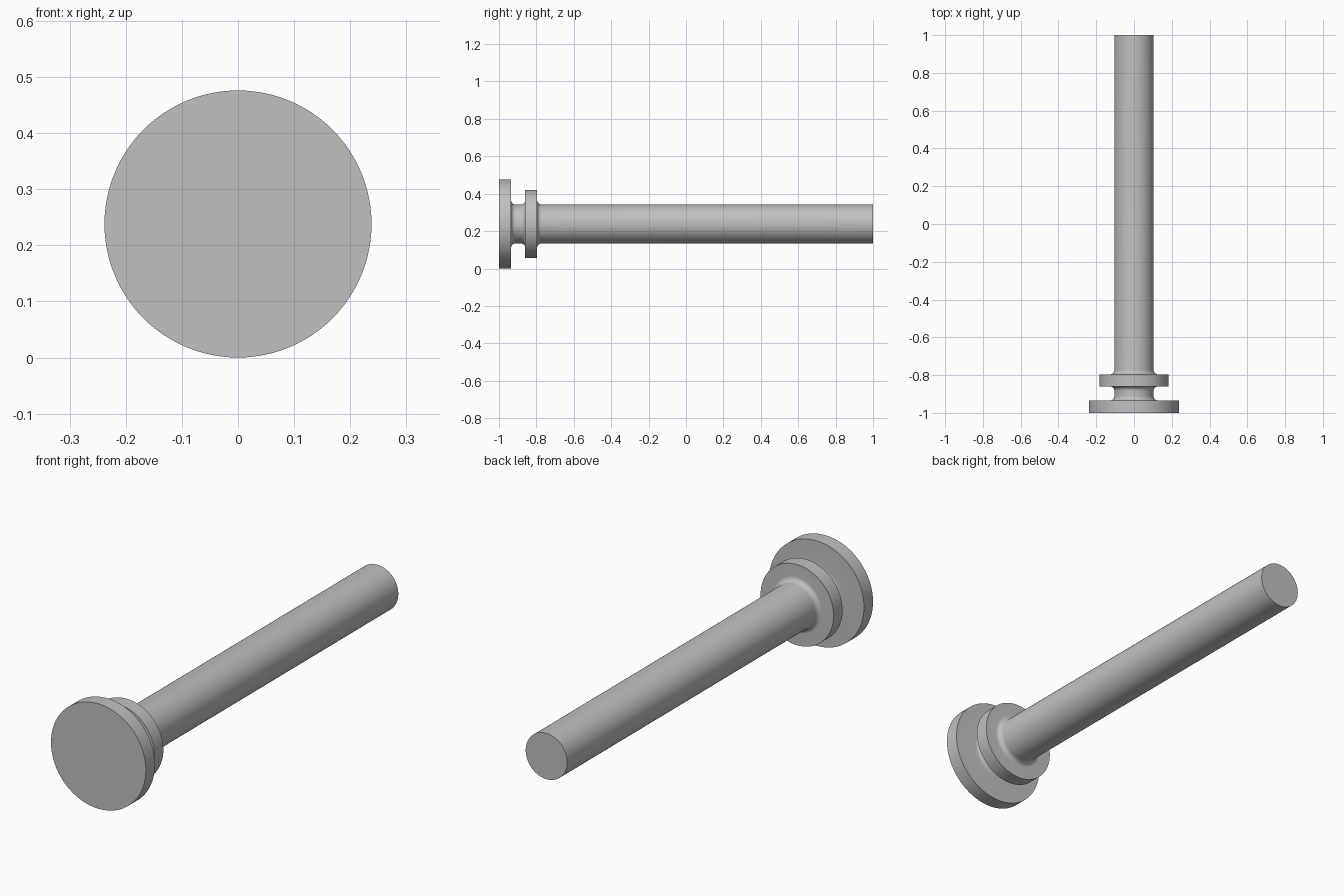
import bpy
import bmesh
from math import radians, pi, sin, cos
from mathutils import Vector

cube = bpy.data.objects.get("Cube")
if cube:
    bpy.data.objects.remove(cube, do_unlink=True)

HEAD_R, COLLAR_R, SHAFT_R, FILLET = 0.238, 0.183, 0.104, 0.023
HEAD_BACK, COLLAR_FRONT, COLLAR_BACK = -0.935, -0.86, -0.796
SEGMENTS, STEPS = 96, 8

steel = bpy.data.materials.new("plain grey steel")
steel.use_nodes = True
grey = (0.53, 0.53, 0.53, 1)
steel.diffuse_color = grey
steel.node_tree.nodes["Principled BSDF"].inputs["Base Color"].default_value = grey


def fillet(y, direction):
    """Concave quarter round from a wall at y down to the shaft."""
    angles = [i / STEPS * pi / 2 for i in range(STEPS + 1)]
    return [(SHAFT_R + FILLET * (1 - sin(a)),
             y + direction * FILLET * (1 - cos(a))) for a in angles]


# Half outline of the pin as (radius, y), from front centre to back centre
profile = [(0, -1), (HEAD_R, -1), (HEAD_R, HEAD_BACK)]
profile += fillet(HEAD_BACK, 1)
profile += fillet(COLLAR_FRONT, -1)[::-1]
profile += [(COLLAR_R, COLLAR_FRONT), (COLLAR_R, COLLAR_BACK)]
profile += fillet(COLLAR_BACK, 1)
profile += [(SHAFT_R, 1), (0, 1)]

# Revolve the outline around the long axis
bm = bmesh.new()
verts = [bm.verts.new((r, y, 0)) for r, y in profile]
edges = [bm.edges.new(pair) for pair in zip(verts, verts[1:])]
bmesh.ops.spin(bm, geom=verts + edges, cent=Vector(), axis=(0, 1, 0),
               angle=2 * pi, steps=SEGMENTS)
bmesh.ops.remove_doubles(bm, verts=bm.verts, dist=1e-5)
bmesh.ops.recalc_face_normals(bm, faces=bm.faces)
mesh = bpy.data.meshes.new("headed_pin")
bm.to_mesh(mesh)
bm.free()
mesh.materials.append(steel)

pin = bpy.data.objects.new("headed_pin", mesh)
pin.location.z = HEAD_R
bpy.context.collection.objects.link(pin)

# Smooth round surfaces, sharp rims
bpy.ops.object.select_all(action='DESELECT')
pin.select_set(True)
bpy.context.view_layer.objects.active = pin
bpy.ops.object.shade_smooth_by_angle(angle=radians(30))
